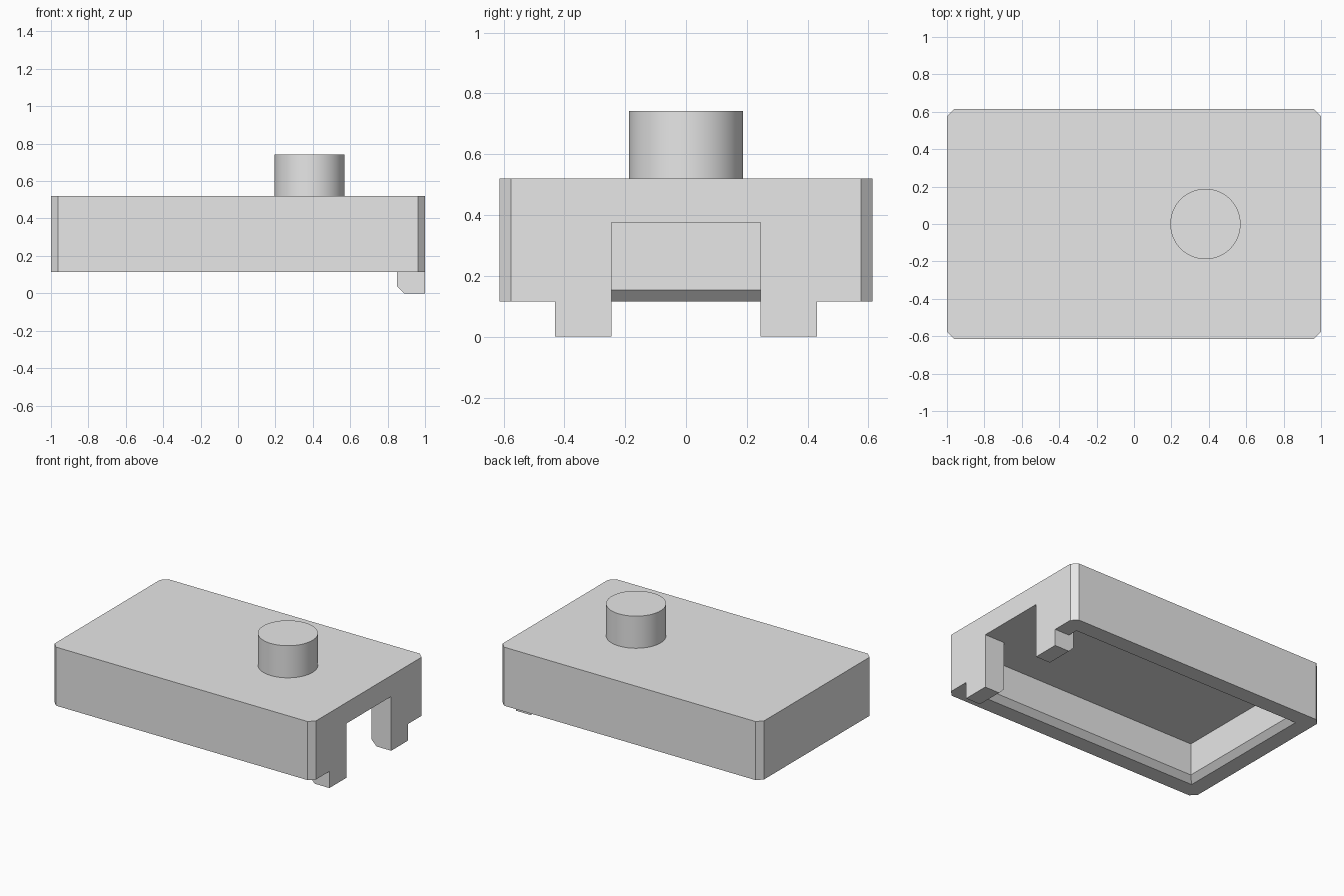
import bpy, bmesh
from math import radians
from mathutils import Vector

cube = bpy.data.objects.get("Cube")
if cube:
    bpy.data.objects.remove(cube, do_unlink=True)

# One grey plastic for everything
grey = bpy.data.materials.new("light grey plastic")
grey.use_nodes = True
grey.diffuse_color = (0.8, 0.8, 0.8, 1)
grey.node_tree.nodes["Principled BSDF"].inputs["Base Color"].default_value = (0.8, 0.8, 0.8, 1)

HALF_X, HALF_Y = 1.0, 0.614
WALL, CHAMFER = 0.15, 0.038
BASE, CEILING, TOP, PEG_TOP = 0.115, 0.375, 0.52, 0.742


def loft(name, rings):
    """Closed solid through a list of equal-length rings of points."""
    bm = bmesh.new()
    loops = [[bm.verts.new(p) for p in ring] for ring in rings]
    for a, b in zip(loops, loops[1:]):
        for i in range(len(a)):
            j = (i + 1) % len(a)
            bm.faces.new((a[i], a[j], b[j], b[i]))
    bm.faces.new(loops[0][::-1])
    bm.faces.new(loops[-1])
    bmesh.ops.recalc_face_normals(bm, faces=bm.faces)
    mesh = bpy.data.meshes.new(name)
    bm.to_mesh(mesh)
    bm.free()
    mesh.materials.append(grey)
    obj = bpy.data.objects.new(name, mesh)
    bpy.context.collection.objects.link(obj)
    return obj


def rect(hx, hy, z, cx=0):
    return [(cx + sx * hx, sy * hy, z) for sx, sy in ((-1, -1), (1, -1), (1, 1), (-1, 1))]


def combine(target, tool, operation):
    """Apply a boolean and discard the tool."""
    tool.hide_render = True
    mod = target.modifiers.new(operation, 'BOOLEAN')
    mod.operation, mod.solver, mod.object = operation, 'EXACT', tool
    bpy.context.view_layer.objects.active = target
    bpy.ops.object.modifier_apply(modifier=mod.name)
    bpy.data.objects.remove(tool, do_unlink=True)


# Outer block with chamfered vertical corners
cx, cy = HALF_X - CHAMFER, HALF_Y - CHAMFER
outline = [(-cx, -HALF_Y), (cx, -HALF_Y), (HALF_X, -cy), (HALF_X, cy),
           (cx, HALF_Y), (-cx, HALF_Y), (-HALF_X, cy), (-HALF_X, -cy)]
housing = loft("housing", [[(x, y, z) for x, y in outline] for z in (BASE, TOP)])

# Hollow underside with a flared rim
ix, iy = HALF_X - WALL, HALF_Y - WALL
flare = CHAMFER + 0.05
cavity = loft("cavity_cutter", [
    rect(ix + flare, iy + flare, BASE - 0.05),
    rect(ix, iy, BASE + CHAMFER),
    rect(ix, iy, CEILING)])
combine(housing, cavity, 'DIFFERENCE')

# Foot strip under the end wall, chamfered along its inner bottom edge
profile = [(ix + CHAMFER, 0), (HALF_X, 0), (HALF_X, CEILING + 0.05),
           (ix, CEILING + 0.05), (ix, CHAMFER)]
feet = loft("feet", [[(x, y, z) for x, z in profile] for y in (-0.43, 0.43)])
combine(housing, feet, 'UNION')

# Opening through the end wall, leaving a foot on each side
opening = loft("opening_cutter", [rect(0.2, 0.245, z, HALF_X) for z in (-0.1, CEILING)])
combine(housing, opening, 'DIFFERENCE')

# Round peg on top
bpy.ops.mesh.primitive_cylinder_add(vertices=64, radius=0.188, depth=PEG_TOP - TOP,
                                    location=(0.382, 0, (TOP + PEG_TOP) / 2))
peg = bpy.context.object
peg.name = "top_peg"
peg.data.materials.append(grey)
bpy.ops.object.shade_smooth_by_angle(angle=radians(30))
